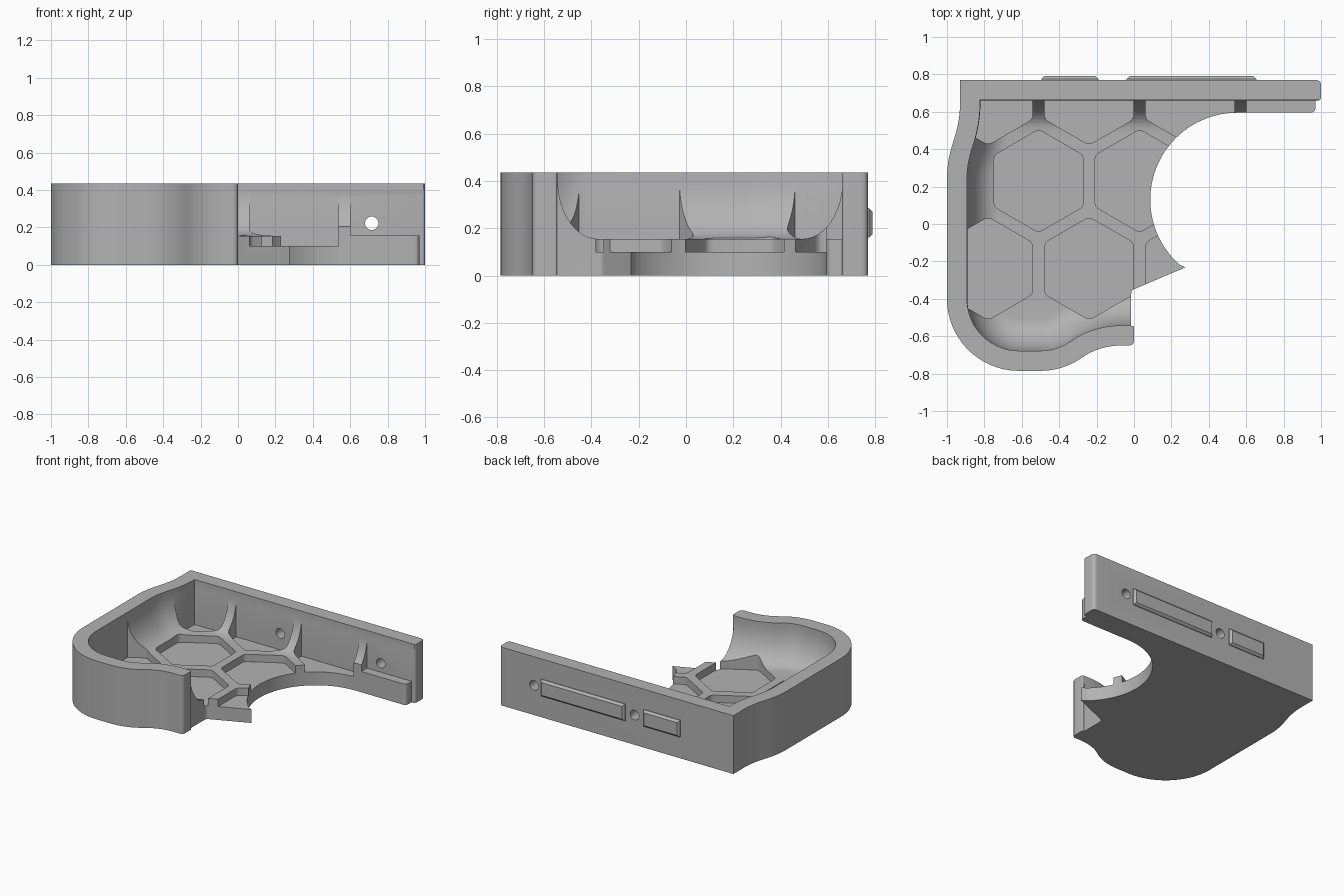
import bpy, bmesh
from math import sin, cos, pi, radians
from mathutils import Vector

cube = bpy.data.objects.get("Cube")
if cube:
    bpy.data.objects.remove(cube, do_unlink=True)

grey = bpy.data.materials.new("plain grey")
grey.use_nodes = True
tone = (0.45, 0.45, 0.45, 1)
grey.diffuse_color = tone
grey.node_tree.nodes["Principled BSDF"].inputs["Base Color"].default_value = tone

HEIGHT, FLOOR, POCKET, WALL = 0.435, 0.155, 0.1, 0.107


def arc(cx, cy, r, start, end, steps):
    angles = [radians(start + (end - start) * i / steps) for i in range(steps + 1)]
    return [(cx + r * cos(a), cy + r * sin(a)) for a in angles]


def rounded(points, steps=6):
    """Closed outline; a third value on a point is its corner radius."""
    out = []
    for i, p in enumerate(points):
        c = Vector(p[:2])
        if len(p) == 2:
            out.append(c)
            continue
        a = Vector(points[i - 1][:2]) - c
        b = Vector(points[(i + 1) % len(points)][:2]) - c
        half = a.angle(b) / 2
        reach = p[2] * cos(half) / sin(half)
        a, b = c + a.normalized() * reach, c + b.normalized() * reach
        for k in range(steps + 1):
            t = k / steps
            out.append(a * (1 - t) ** 2 + c * 2 * t * (1 - t) + b * t * t)
    return out


def inset(outline, d):
    """Parallel inward offset of a counter-clockwise outline."""
    out = []
    for i, p in enumerate(outline):
        e1 = (p - outline[i - 1]).normalized()
        e2 = (outline[(i + 1) % len(outline)] - p).normalized()
        n1, n2 = Vector((-e1.y, e1.x)), Vector((-e2.y, e2.x))
        out.append(p + (n1 + n2) * d / (1 + n1.dot(n2)))
    return out


def add_loft(bm, rings):
    """Closed solid through (outline, height) rings."""
    rows = [[bm.verts.new((p[0], p[1], z)) for p in line] for line, z in rings]
    n = len(rows[0])
    for low, high in zip(rows, rows[1:]):
        for i in range(n):
            j = (i + 1) % n
            bm.faces.new((low[i], low[j], high[j], high[i]))
    bm.faces.new(rows[0][::-1])
    bm.faces.new(rows[-1])


def solid(name, *lofts):
    bm = bmesh.new()
    for rings in lofts:
        add_loft(bm, rings)
    bmesh.ops.recalc_face_normals(bm, faces=bm.faces)
    mesh = bpy.data.meshes.new(name)
    bm.to_mesh(mesh)
    bm.free()
    obj = bpy.data.objects.new(name, mesh)
    bpy.context.collection.objects.link(obj)
    mesh.materials.append(grey)
    return obj


def activate(obj):
    bpy.ops.object.select_all(action='DESELECT')
    obj.select_set(True)
    bpy.context.view_layer.objects.active = obj


def combine(obj, tool, operation):
    mod = obj.modifiers.new(operation.lower(), 'BOOLEAN')
    mod.operation, mod.solver, mod.object = operation, 'EXACT', tool
    activate(obj)
    bpy.ops.object.modifier_apply(modifier=mod.name)
    bpy.data.objects.remove(tool, do_unlink=True)


# Outer wall line: back left corner, left side, round front, S-bend
wall = [(-0.93, 0.77), (-0.93, 0.56, 0.6), (-1, 0.33, 0.6)]
wall += arc(-0.615, -0.4, 0.385, 180, 270, 24)
wall += arc(-0.5, -0.4, 0.385, 270, 305, 10)
wall += arc(-0.073, -1.01, 0.36, 121, 90, 9)

# Tray footprint, with the broken-out floor edge and round bay
footprint = rounded(
    wall + [(0, -0.65, 0.03), (0, -0.545, 0.01), (-0.015, -0.545),
            (-0.015, -0.355, 0.03), (0.275, -0.232)]
    + arc(0.552, 0.13, 0.465, 228, 90, 40)
    + [(0.97, 0.595, 0.03), (0.97, 0.66), (1, 0.66, 0.02), (1, 0.77, 0.03)])
tray = solid("tray", [(footprint, 0), (footprint, HEIGHT)])

# Inner space, with a cove between floor and wall, open to the right
room = rounded(wall + [(1.3, -0.65), (1.3, 0.77)])
cove = []
for k in range(13):
    a = k / 12 * pi / 2
    cove.append((inset(room, WALL + 0.17 * (1 - sin(a))), FLOOR + 0.25 * (1 - cos(a))))
cove.append((inset(room, WALL), 0.6))
combine(tray, solid("room_cutter", cove), 'DIFFERENCE')


# Hexagonal floor pockets, trimmed to the inner wall
def hexagon(col, row, z):
    x, y, r = -0.51 + col * 0.54, 0.23 + row * 0.468, 0.275
    corners = [(x + r * sin(-k * pi / 3), y + r * cos(k * pi / 3), 0.045) for k in range(6)]
    line = rounded(corners, 4)
    return [(line, z), (line, 0.55)]


cells = [(0, 0), (1, 0)] + [(c, r) for r in (-1, 1) for c in (-0.5, 0.5, 1.5)]
pockets = solid("pocket_cutter", *[hexagon(c, r, POCKET) for c, r in cells],
                hexagon(2.5, 1, FLOOR + 0.0005))
limit = inset(room, WALL + 0.002)
combine(pockets, solid("pocket_limit", [(limit, 0.05), (limit, 0.7)]), 'INTERSECT')
combine(tray, pockets, 'DIFFERENCE')

# Screw holes through the back wall
for x in (-0.115, 0.715):
    bpy.ops.mesh.primitive_cylinder_add(vertices=32, radius=0.036, depth=0.3,
                                        location=(x, 0.72, 0.222), rotation=(pi / 2, 0, 0))
    combine(tray, bpy.context.object, 'DIFFERENCE')

activate(tray)
bpy.ops.object.shade_smooth_by_angle(angle=radians(30))


# Chamfered raised bars on the back wall
def back_bar(name, x1, x2):
    def ring(d):
        return [(x1 + d, 0.16 + d), (x2 - d, 0.16 + d), (x2 - d, 0.285 - d), (x1 + d, 0.285 - d)]
    bar = solid(name, [(ring(0), 0.765), (ring(0), 0.775), (ring(0.015), 0.79)])
    for v in bar.data.vertices:
        x, z, y = v.co
        v.co = (x, y, z)
    bar.data.flip_normals()


back_bar("short_back_bar", -0.495, -0.19)
back_bar("long_back_bar", -0.04, 0.655)
